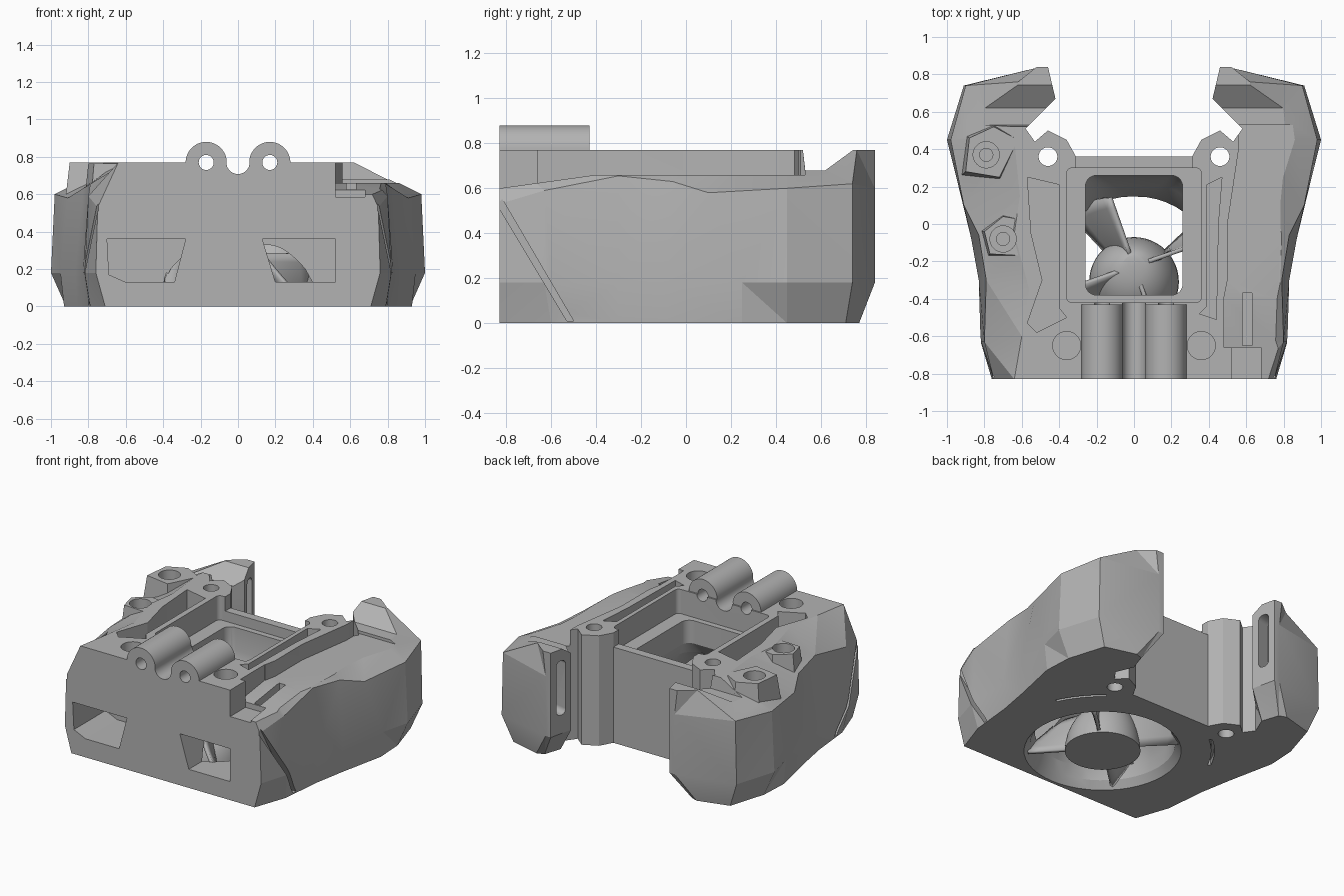
import bpy, bmesh
from math import pi, sin, cos, radians
from mathutils import Matrix

cube = bpy.data.objects.get("Cube")
if cube:
    bpy.data.objects.remove(cube)

GREY = (0.45, 0.45, 0.45, 1)
mat = bpy.data.materials.new("plain_grey")
mat.use_nodes = True
mat.diffuse_color = GREY
mat.node_tree.nodes["Principled BSDF"].inputs["Base Color"].default_value = GREY
TOP = 0.77


def finish(bm, name):
    bmesh.ops.recalc_face_normals(bm, faces=bm.faces)
    mesh = bpy.data.meshes.new(name)
    bm.to_mesh(mesh)
    bm.free()
    mesh.materials.append(mat)
    ob = bpy.data.objects.new(name, mesh)
    bpy.context.scene.collection.objects.link(ob)
    return ob


def loft(name, rings):
    """Closed solid through equal-length rings of points."""
    bm = bmesh.new()
    rows = [[bm.verts.new(p) for p in ring] for ring in rings]
    n = len(rows[0])
    for a, b in zip(rows, rows[1:]):
        for i in range(n):
            j = (i + 1) % n
            bm.faces.new((a[i], a[j], b[j], b[i]))
    caps = [bm.faces.new(rows[0]), bm.faces.new(rows[-1])]
    bmesh.ops.triangulate(bm, faces=[f for f in bm.faces if f not in caps and n < 40])
    return finish(bm, name)


def prism(name, pts, lo, hi, axis="z"):
    place = {"z": lambda a, b, h: (a, b, h),
             "y": lambda a, b, h: (a, h, b),
             "x": lambda a, b, h: (h, a, b)}[axis]
    return loft(name, [[place(a, b, h) for a, b in pts] for h in (lo, hi)])


def arc(cx, cy, r, start, end, n):
    angles = [radians(start + (end - start) * i / n) for i in range(n + 1)]
    return [(cx + r * cos(a), cy + r * sin(a)) for a in angles]


def circle(cx, cy, r, n=48):
    return arc(cx, cy, r, 0, 360, n)[:-1]


def rounded(x0, x1, y0, y1, r):
    corners = [(x1 - r, y1 - r), (x0 + r, y1 - r), (x0 + r, y0 + r), (x1 - r, y0 + r)]
    pts = []
    for k, (cx, cy) in enumerate(corners):
        pts += arc(cx, cy, r, 90 * k, 90 * k + 90, 11)
    return pts


def box(name, x0, x1, y0, y1, z0, z1):
    return prism(name, [(x0, y0), (x1, y0), (x1, y1), (x0, y1)], z0, z1)


def boolean(target, tool, op="DIFFERENCE"):
    tool.hide_render = True
    mod = target.modifiers.new("bool", "BOOLEAN")
    mod.operation, mod.solver, mod.object = op, "EXACT", tool
    bpy.context.view_layer.objects.active = target
    bpy.ops.object.modifier_apply(modifier=mod.name)
    bpy.data.objects.remove(tool)


# Faceted shell: widest outline, bottom outline, upper edge, top outline
flank = [
    ((.76, -.83), (.71, -.83), (.75, -.83, .53), (.64, -.83)),
    ((.82, -.63), (.79, -.6), (.8, -.63, .59), (.6, -.6)),
    ((.83, -.3), (.82, -.3), (.79, -.3, .655), (.56, -.35)),
    ((.87, -.08), (.86, -.08), (.83, -.06, .63), (.64, -.05)),
    ((.95, .25), (.93, .25), (.91, .1, .58), (.61, .15)),
    ((1, .45), (.92, .45), (.98, .45, .6), (.64, .45)),
    ((.91, .74), (.84, .71), (.9, .74, .62), (.62, .76)),
    ((.5, .84), (.62, .77), (.5, .84, .6), (.52, .84)),
    ((.46, .84), (.57, .75), (.46, .84, .6), (.46, .84)),
    ((.42, .67), (.53, .63), (.42, .67, .6), (.42, .67)),
]
inner = [(.58, .51), (.53, .44), (.46, .5), (.36, .45), (.31, .36)]
half = [[], [], [], []]
for wide, low, edge, top in flank:
    half[0].append((*low, 0))
    half[1].append((*wide, .18))
    half[2].append(edge)
    half[3].append((*top, TOP))
for p in inner:
    for ring, z in zip(half, (0, .18, .6, TOP)):
        ring.append((*p, z))
rings = [ring + [(-x, y, z) for x, y, z in reversed(ring)] for ring in half]
body = loft("body_shell", rings)

# Lower shelf on one flank, sloping down towards the front
shelf = [(.48, -.4), (.5, -.3), (.5, 0), (.53, .2), (.56, .4), (.56, .53), (1.1, .53), (1.1, -.4)]
boolean(body, prism("shelf", shelf, .66, 1))
slope = [(-.95, .583), (-.39, .661), (-.39, 1), (-.95, 1)]
front_shelf = prism("front_shelf", slope, .48, 1.1, "x")
boolean(front_shelf, box("keep", .4, .52, -1, -.66, .5, 1.1))
boolean(body, front_shelf)

# Dips between the posts and the rear claws
dip = [(.5, .95), (.53, .68), (.62, .68), (.75, .775), (.75, .95)]
for x0, x1 in ((-1.1, -.4), (.4, 1.1)):
    boolean(body, prism("dip", dip, x0, x1, "x"))

# Flared screw platforms on the other flank
for pts, z in (([(-.9, .28), (-.72, .25), (-.62, .45), (-.75, .52), (-.88, .46)], TOP),
               ([(-.8, -.04), (-.7, .04), (-.58, .02), (-.58, -.17), (-.77, -.16)], .765)):
    cx, cy = (sum(c) / len(pts) for c in zip(*pts))
    flare = [(cx + (x - cx) * 1.25, cy + (y - cy) * 1.25, .5) for x, y in pts]
    boolean(body, loft("platform", [flare, [(*p, z) for p in pts]]), "UNION")

# Hinge tubes along the front top edge
for x in (-.17, .17):
    boolean(body, prism("tube", circle(x, TOP, .11), -.83, -.43, "y"), "UNION")
for x in (-.17, .17):
    boolean(body, prism("bore", circle(x, TOP, .04), -.9, -.4, "y"))
boolean(body, prism("groove", circle(0, TOP, .062), -.9, -.4, "y"))

# Square seat, rear gap and the air passage to the round mouth
boolean(body, prism("seat", rounded(-.36, .36, -.42, .3, .03), .6, 1))
boolean(body, box("rear_gap", -.31, .31, .2, .5, .67, 1))
throat = rounded(-.26, .26, -.38, .26, .06)
passage = []
for z, r, t in ((-.02, .515, 0), (.05, .46, 0), (.12, .45, .06), (.2, .45, .25),
                (.28, .45, .55), (.36, .45, .85), (.44, .45, 1), (.7, .45, 1)):
    passage.append([(a * (1 - t) + c * t, b * (1 - t) + d * t, z)
                    for (a, b), (c, d) in zip(circle(0, -.31, r), throat)])
boolean(body, loft("passage", passage))

# Thin curved slits underneath
for start in (25, 128):
    slit = arc(0, -.31, .69, start, start + 27, 10) + arc(0, -.31, .71, start + 27, start, 10)
    boolean(body, prism("slit", slit, -.1, .04))

# Shallow troughs beside the seat
right_trough = [(-.57, .25), (-.4, .21), (-.4, -.45), (-.36, -.5), (-.52, -.58),
                (-.57, -.53), (-.49, -.3), (-.55, -.05)]
left_trough = [(.47, .25), (.39, .21), (.39, -.44), (.35, -.48), (.44, -.51), (.45, 0)]
for pts in (right_trough, left_trough):
    boolean(body, prism("trough", pts, .63, 1))

# Front windows
for pts in ([(-.7, .36), (-.28, .36), (-.34, .13), (-.6, .13), (-.69, .17)],
            [(.13, .36), (.52, .36), (.52, .13), (.2, .13)]):
    boolean(body, prism("window", pts, -.9, -.48, "y"))

# Screw holes
for s in (-1, 1):
    boolean(body, prism("front_hole", circle(s * .36, -.65, .075), .62, 1))
    boolean(body, prism("post_hole", circle(s * .46, .36, .05), -.1, 1))
for x, y in ((-.79, .37), (-.7, -.08)):
    boolean(body, prism("hole", circle(x, y, .07), .64, 1))
    boolean(body, prism("pilot", circle(x, y, .035), .4, 1))

# Corner step and narrow slot on the shelf
boolean(body, box("step", .52, .68, -.9, -.66, .585, 1))
boolean(body, box("slot", .58, .63, -.65, -.37, .58, 1))

# Slanted seams on the front corners and tall slots in the claw tips
for s in (-1, 1):
    seam = prism("seam", [(-.86, .56), (-.84, .59), (-.5, .01), (-.53, .01)],
                 s * .745, s * 1, "x")
    boolean(body, seam)
    pill = prism("claw_slot", rounded(-.04, .04, .31, .69, .035), -.1, .1, "y")
    turn = Matrix.Rotation(radians(90 - s * 13), 4, "Z")
    pill.data.transform(Matrix.Translation((s * .44, .755, 0)) @ turn)
    boolean(body, pill)

# Skewed dome in the middle of the mouth
dome = []
for i in range(10):
    t = i / 9
    r = .24 * cos(t * pi / 2 * .93)
    dome.append([(x, y, .3 * sin(t * pi / 2)) for x, y in circle(0, -.31 + .1 * t * t, r)])
hub = loft("hub_dome", dome)

# Four curved guide vanes
bm = bmesh.new()
for k in range(4):
    grid = []
    for i in range(7):
        z = .015 + .27 * i / 6
        reach = .48 - .5 * max(0, z - .1)
        row = []
        for j in range(7):
            r = .06 + (reach - .06) * j / 6
            a = pi / 4 + k * pi / 2 - 1.6 * z
            row.append(bm.verts.new((r * cos(a), r * sin(a) - .31 + z * .3, z)))
        grid.append(row)
    for a, b in zip(grid, grid[1:]):
        for j in range(6):
            bm.faces.new((a[j], a[j + 1], b[j + 1], b[j]))
vanes = finish(bm, "guide_vanes")
solid = vanes.modifiers.new("thickness", "SOLIDIFY")
solid.thickness, solid.offset = .022, 0

for ob in (body, hub, vanes):
    bpy.ops.object.select_all(action="DESELECT")
    ob.select_set(True)
    bpy.context.view_layer.objects.active = ob
    bpy.ops.object.shade_smooth_by_angle(angle=radians(16))
